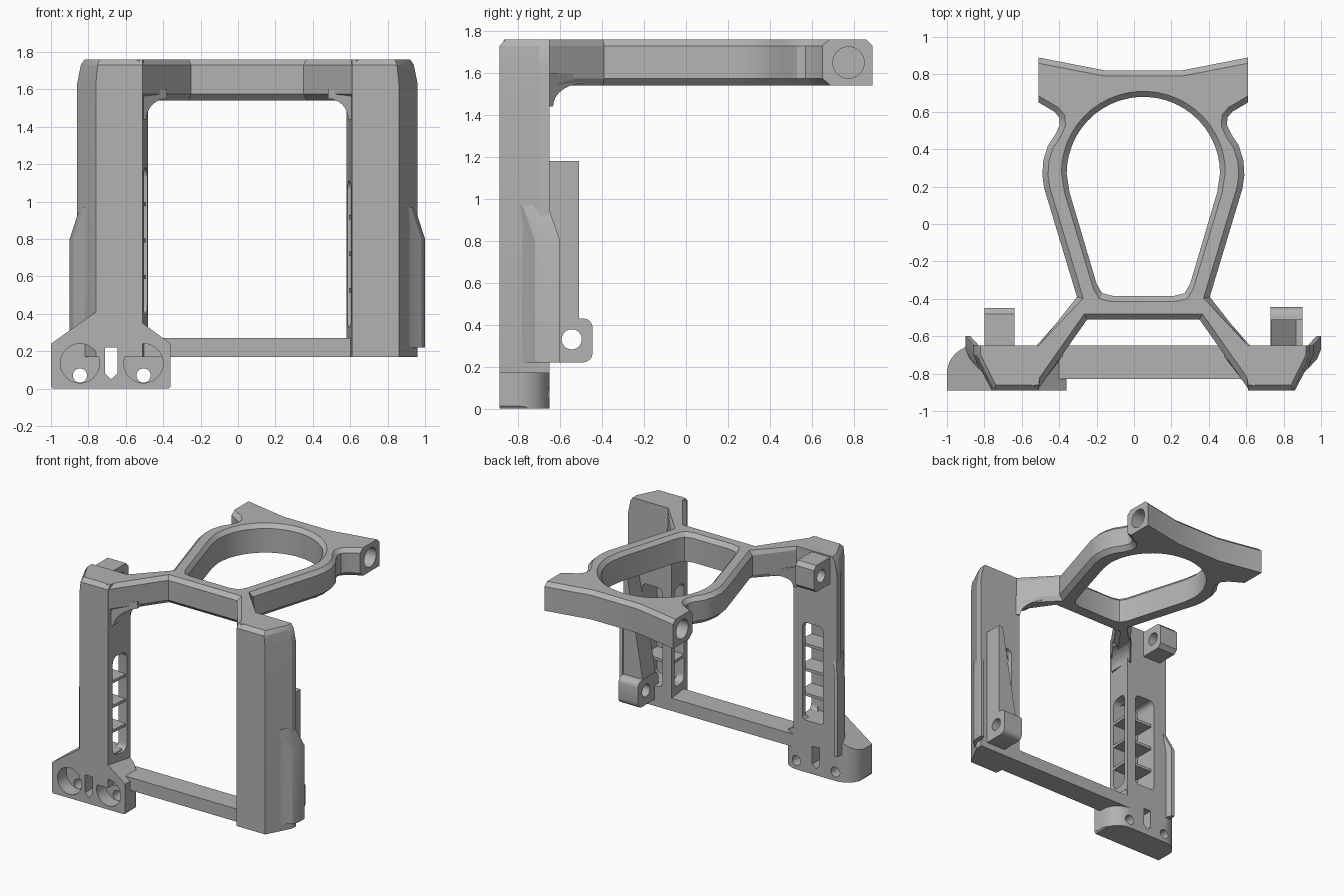
import bpy, bmesh
from math import sin, cos, pi, radians
from mathutils import Vector

cube = bpy.data.objects.get("Cube")
if cube:
    bpy.data.objects.remove(cube, do_unlink=True)

CX = 0.05  # symmetry plane of the frame

grey = bpy.data.materials.new("plain grey")
grey.use_nodes = True
grey.diffuse_color = (0.45, 0.45, 0.45, 1)
grey.node_tree.nodes["Principled BSDF"].inputs["Base Color"].default_value = (0.45, 0.45, 0.45, 1)


def to3d(axis, p, d):
    a, b = p
    return {"x": (d, a, b), "y": (a, d, b), "z": (a, b, d)}[axis]


def loft(name, sections, axis="z"):
    """Solid through equal-length outlines: [(depth, points), ...] along an axis."""
    bm = bmesh.new()
    rings = [[bm.verts.new(to3d(axis, p, d)) for p in pts] for d, pts in sections]
    n = len(rings[0])
    for lo, hi in zip(rings, rings[1:]):
        for i in range(n):
            j = (i + 1) % n
            bm.faces.new((lo[i], lo[j], hi[j], hi[i]))
    bm.faces.new(rings[0][::-1])
    bm.faces.new(rings[-1])
    bmesh.ops.recalc_face_normals(bm, faces=bm.faces)
    mesh = bpy.data.meshes.new(name)
    bm.to_mesh(mesh)
    bm.free()
    mesh.materials.append(grey)
    ob = bpy.data.objects.new(name, mesh)
    bpy.context.collection.objects.link(ob)
    return ob


def prism(name, pts, d0, d1, axis="z"):
    return loft(name, [(d0, pts), (d1, pts)], axis)


def arc(c, r, a0, a1, n=8):
    return [(c[0] + r * cos(radians(a0 + (a1 - a0) * i / n)),
             c[1] + r * sin(radians(a0 + (a1 - a0) * i / n))) for i in range(n + 1)]


def rect(a0, b0, a1, b1, r=0.0):
    if not r:
        return [(a0, b0), (a1, b0), (a1, b1), (a0, b1)]
    return (arc((a1 - r, b0 + r), r, -90, 0, 4) + arc((a1 - r, b1 - r), r, 0, 90, 4)
            + arc((a0 + r, b1 - r), r, 90, 180, 4) + arc((a0 + r, b0 + r), r, 180, 270, 4))


def circle(a, b, r):
    return arc((a, b), r, 0, 360 * 31 / 32, 31)


def boolean(ob, cutter, op="DIFFERENCE"):
    mod = ob.modifiers.new("cut", "BOOLEAN")
    mod.operation, mod.object, mod.solver = op, cutter, "EXACT"
    bpy.context.view_layer.objects.active = ob
    bpy.ops.object.modifier_apply(modifier=mod.name)
    bpy.data.objects.remove(cutter, do_unlink=True)


def side(pts, s):
    """Place half-frame coordinates on one side of the symmetry plane."""
    return [(CX + s * u, v) for u, v in pts]


# Top frame: two arms, ring and rear crossbar as one outline
half = [(0.30, -0.51), (0.56, -0.88), (0.60, -0.86), (0.60, -0.67), (0.56, -0.65),
        (0.355, -0.39), (0.53, 0.19), (0.54, 0.26), (0.535, 0.34), (0.51, 0.42),
        (0.47, 0.48), (0.447, 0.53), (0.45, 0.57), (0.475, 0.60),
        (0.56, 0.65), (0.56, 0.89), (0.20, 0.82)]
frame = prism("top_frame", side(half, 1) + side(half[::-1], -1), 1.54, 1.76)
bm = bmesh.new()
bm.from_mesh(frame.data)


def bevel_rim(z, offset, y_max):
    rim = [e for e in bm.edges if all(abs(v.co.z - z) < 1e-4 for v in e.verts)
           and min(abs(v.co.x - CX) for v in e.verts) < 0.55
           and max(v.co.y for v in e.verts) < y_max]
    bmesh.ops.bevel(bm, geom=rim, offset=offset, segments=1, affect="EDGES", clamp_overlap=False)


bevel_rim(1.76, 0.03, 2)
bevel_rim(1.54, 0.035, 0.66)
bm.to_mesh(frame.data)
bm.free()

# Ring opening, flared at the top
right = [(0.16, -0.385), (0.22, -0.37), (0.25, -0.32), (0.395, 0.17)] + arc((0, 0.27), 0.41, 0, 87, 12)
hole = side(right, 1) + side(right[::-1], -1)
flared = [(CX + (x - CX) * 1.16, 0.15 + (y - 0.15) * 1.13) for x, y in hole]
boolean(frame, loft("cutter", [(1.4, hole), (1.73, hole), (1.80, flared)]))
for s in (-1, 1):
    boolean(frame, prism("cutter", circle(0.775, 1.65, 0.075),
                         CX + s * 0.42, CX + s * 0.7, "x"))


def post_plan(front, outer):
    return [(0.56, -0.89 + front), (0.81 - outer / 2, -0.89 + front),
            (0.91 - outer, -0.70), (0.91 - outer, -0.65), (0.53, -0.65)]


for s, label, low in ((-1, "right", 0.40), (1, "left", 0.33)):
    # Upright post with a chamfered head
    post = loft(label + "_post", [(z, side(post_plan(f, o), s)) for z, f, o in
                ((0.17, 0, 0), (1.63, 0, 0), (1.73, 0, 0.02), (1.76, 0.03, 0.04))])
    # Hollow open to the back and to the inner face
    top = low + 0.78
    boolean(post, prism("cutter", side(rect(0.61, low, 0.79, top, 0.04), s), -0.84, -0.5, "y"))
    boolean(post, prism("cutter", rect(-0.84, low, -0.69, top, 0.05), CX + s * 0.4, CX + s * 0.7, "x"))
    for i in range(3):
        z = low + 0.195 * (i + 1)
        prism(f"{label}_post_rib_{i + 1}", side([(0.555, -0.85), (0.80, -0.85), (0.80, -0.68), (0.545, -0.68)], s),
              z - 0.01, z + 0.012)

    # Curved gusset under the arm, sheared along it
    gusset = prism(label + "_gusset", side([(0.58, 1.60), (0.58, 1.44)]
                   + arc((0.43, 1.44), 0.11, 0, 90) + [(0.43, 1.60)], s), -0.875, -0.66, "y")
    for v in gusset.data.vertices:
        v.co.y += max(0, 0.56 - s * (v.co.x - CX)) * 1.3

    # Outer guard bulging from the post, tapering into it at the top
    guard = [(0.86, -0.79), (0.89, -0.755), (0.93, -0.72), (0.95, -0.67), (0.95, -0.60),
             (0.925, -0.60), (0.905, -0.66), (0.86, -0.66)]
    tucked = [(u - 0.055, v - 0.06) for u, v in guard]
    loft(label + "_guard", [(z, side(p, s)) for z, p in
         ((0.22, guard), (0.80, guard), (0.97, tucked))])

# Lower crossbar
prism("lower_bar", rect(-0.55, -0.83, 0.65, -0.65), 0.17, 0.27)

# Rear lugs with cross holes
lower_lug = prism("lower_lug", rect(-0.70, 0.22, -0.445, 0.43, 0.045), 0.73, 0.90, "x")
boolean(lower_lug, prism("cutter", circle(-0.545, 0.33, 0.048), 0.6, 1.0, "x"))
upper_lug = prism("upper_lug", [(-0.68, 1.54), (-0.48, 1.54), (-0.45, 1.57), (-0.45, 1.72),
                                (-0.48, 1.75), (-0.68, 1.75)], -0.80, -0.64, "x")
boolean(upper_lug, prism("cutter", circle(-0.54, 1.645, 0.05), -0.9, -0.5, "x"))

# Tapered rail above the lower lug
prism("rear_rail", [(0.73, 0.40), (0.90, 0.40), (0.90, 1.18), (0.865, 1.18)], -0.67, -0.51, "y")

# Foot: front silhouette crossed with a rounded plan
foot = prism("foot", [(-0.99, 0), (-1, 0.012), (-1, 0.24), (-0.76, 0.41), (-0.51, 0.41), (-0.51, 0.35),
                      (-0.36, 0.24), (-0.36, 0.012), (-0.37, 0)], -0.89, -0.6, "y")
plan = ([(-1, -0.95), (-0.36, -0.95)] + arc((-0.51, -0.80), 0.15, 0, 90)
        + arc((-0.85, -0.80), 0.15, 90, 180))
boolean(foot, prism("cutter", plan, -0.1, 0.6), "INTERSECT")
for x in (-0.845, -0.505):
    boolean(foot, prism("cutter", circle(x, 0.135, 0.105), -1, -0.78, "y"))
    boolean(foot, prism("cutter", circle(x, 0.07, 0.038), -1, -0.5, "y"))
slot = [(-0.71, 0.08), (-0.678, 0.05), (-0.645, 0.08), (-0.645, 0.22), (-0.71, 0.22)]
for name in ("foot", "right_post"):
    boolean(bpy.data.objects[name], prism("cutter", slot, -1, -0.5, "y"))

# Smooth the curved walls, keep the edges crisp
for ob in bpy.context.scene.objects:
    ob.select_set(ob.type == "MESH")
bpy.context.view_layer.objects.active = frame
bpy.ops.object.shade_smooth_by_angle(angle=radians(25))
